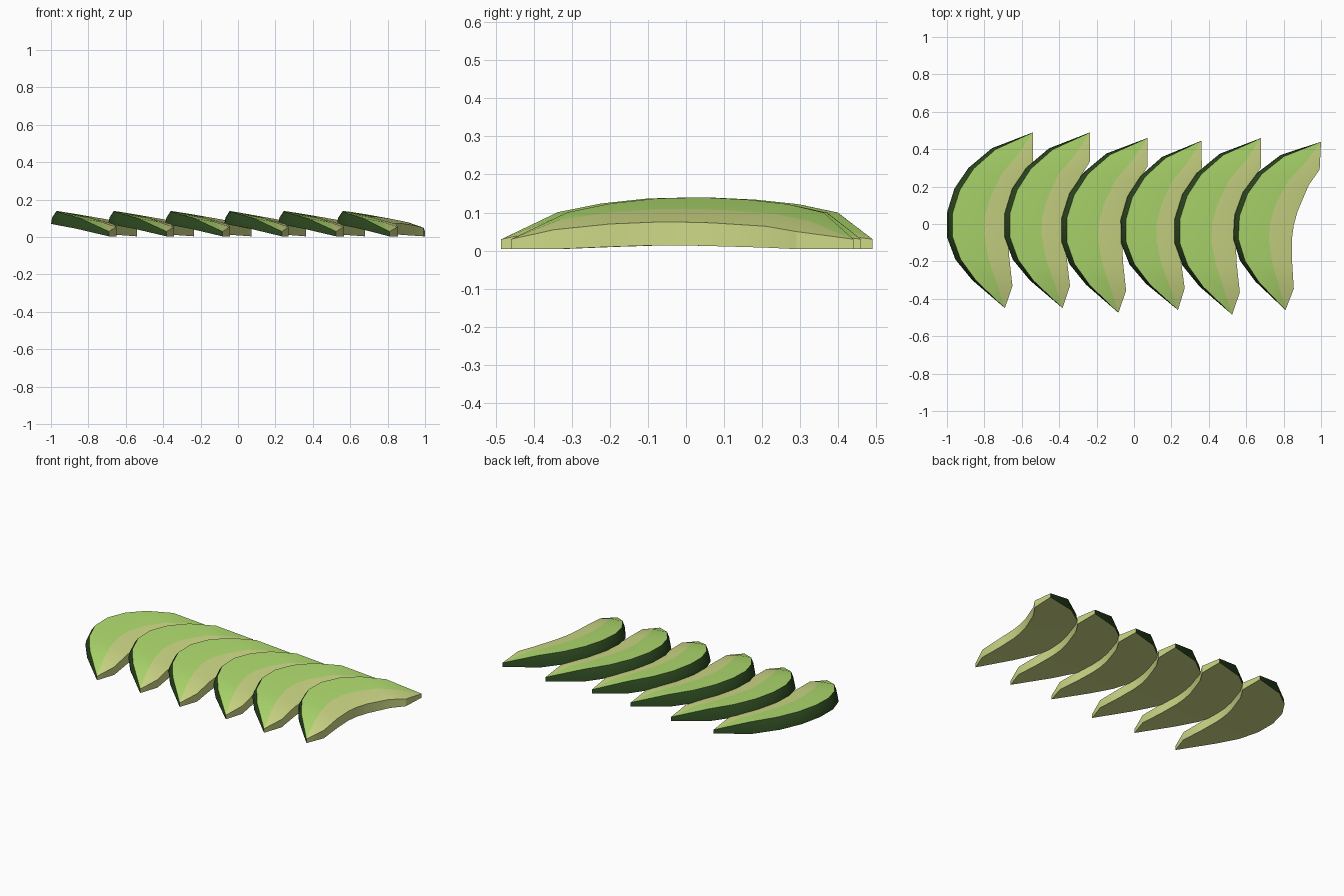
import bpy, bmesh, math
from mathutils import Vector

if "Cube" in bpy.data.objects:
    bpy.data.objects.remove(bpy.data.objects["Cube"])


def material(name, rgb):
    m = bpy.data.materials.new(name)
    lin = [((c / 255 + 0.055) / 1.055) ** 2.4 for c in rgb]
    m.diffuse_color = (*lin, 1)
    m.use_nodes = True
    m.node_tree.nodes["Principled BSDF"].inputs["Base Color"].default_value = m.diffuse_color
    return m


MATS = [material("dark green skin", (45, 73, 32)),
        material("green flesh", (175, 219, 110)),
        material("yellow flesh", (206, 217, 134))]
SKIN, GREEN, YELLOW = range(3)

# Crescent outline, from the back tip to the front tip
OUTER = [(-.54, .49), (-.76, .405), (-.885, .30), (-.96, .19), (-1, .06),
         (-1, -.07), (-.955, -.19), (-.865, -.30), (-.69, -.45)]
INNER = [(-.54, .49), (-.54, .335), (-.595, .249), (-.65, .10), (-.668, .02),
         (-.674, -.055), (-.667, -.18), (-.65, -.33), (-.69, -.45)]
# Heights along the same stations
OUT_TOP = [.03, .10, .122, .134, .14, .137, .124, .101, .03]
OUT_LOW = [.004, .030, .050, .064, .071, .071, .062, .045, .004]
IN_TOP = [.03, .05, .064, .073, .075, .075, .07, .055, .03]
IN_LOW = [.004, .004, .008, .012, .014, .014, .010, .004, .004]
TIP_A, TIP_B = Vector(OUTER[-1]), Vector(OUTER[0])


def section(i):
    """Ring of points round the slice at one station."""
    o, n = Vector(OUTER[i]), Vector(INNER[i])
    inward = (n - o).normalized()
    lean = .03 * min(1, (OUT_TOP[i] - .03) / .1)
    wall = o + inward * lean * .22
    rim = o + inward * lean
    mid = rim.lerp(n, .57)
    mid_z = OUT_TOP[i] * .43 + IN_TOP[i] * .57 + .007
    wall_z = (OUT_LOW[i] + OUT_TOP[i]) / 2
    return [(*o, OUT_LOW[i]), (*wall, wall_z), (*rim, OUT_TOP[i]),
            (*mid, mid_z), (*n, IN_TOP[i]), (*n, IN_LOW[i])]


def slice_part(name, tip_a, tip_b):
    """Crescent slice, turned and scaled so its tips land on the two points."""
    a, b = Vector(tip_a), Vector(tip_b)
    src, dst = TIP_B - TIP_A, b - a
    s = dst.length / src.length
    turn = math.atan2(dst.y, dst.x) - math.atan2(src.y, src.x)
    c, sn = math.cos(turn) * s, math.sin(turn) * s

    def place(p):
        x, y = p[0] - TIP_A.x, p[1] - TIP_A.y
        return (a.x + c * x - sn * y, a.y + sn * x + c * y, p[2])

    bm = bmesh.new()
    last = len(OUTER) - 1
    rings = []
    for i in range(len(OUTER)):
        if i in (0, last):  # each tip is one short upright edge
            x, y = OUTER[i]
            low = bm.verts.new(place((x, y, OUT_LOW[i])))
            wall = bm.verts.new(place((x, y, .017)))
            top = bm.verts.new(place((x, y, OUT_TOP[i])))
            rings.append([low, wall, top, top, top, low])
        else:
            rings.append([bm.verts.new(place(p)) for p in section(i)])
    # lower skin, upper skin, green top, yellow top, inner wall, underside
    colours = [SKIN, SKIN, GREEN, YELLOW, YELLOW, YELLOW]
    for r0, r1 in zip(rings, rings[1:]):
        for k, colour in enumerate(colours):
            j = (k + 1) % 6
            quad = list(dict.fromkeys([r0[k], r1[k], r1[j], r0[j]]))
            if len(quad) > 2:
                bm.faces.new(quad).material_index = colour
    bmesh.ops.recalc_face_normals(bm, faces=bm.faces)
    mesh = bpy.data.meshes.new(name)
    bm.to_mesh(mesh)
    bm.free()
    for m in MATS:
        mesh.materials.append(m)
    ob = bpy.data.objects.new(name, mesh)
    bpy.context.collection.objects.link(ob)
    bpy.ops.object.select_all(action='DESELECT')
    ob.select_set(True)
    bpy.context.view_layer.objects.active = ob
    bpy.ops.object.shade_smooth_by_angle(angle=math.radians(32))


# Front and back tip of each fanned slice
TIPS = [((-.69, -.45), (-.54, .49)), ((-.382, -.45), (-.235, .49)),
        ((-.083, -.475), (.072, .46)), ((.235, -.46), (.36, .445)),
        ((.525, -.485), (.68, .46)), ((.81, -.46), (1.0, .44))]
for i, (front, back) in enumerate(TIPS):
    slice_part(f"fruit_slice_{i + 1}", front, back)
